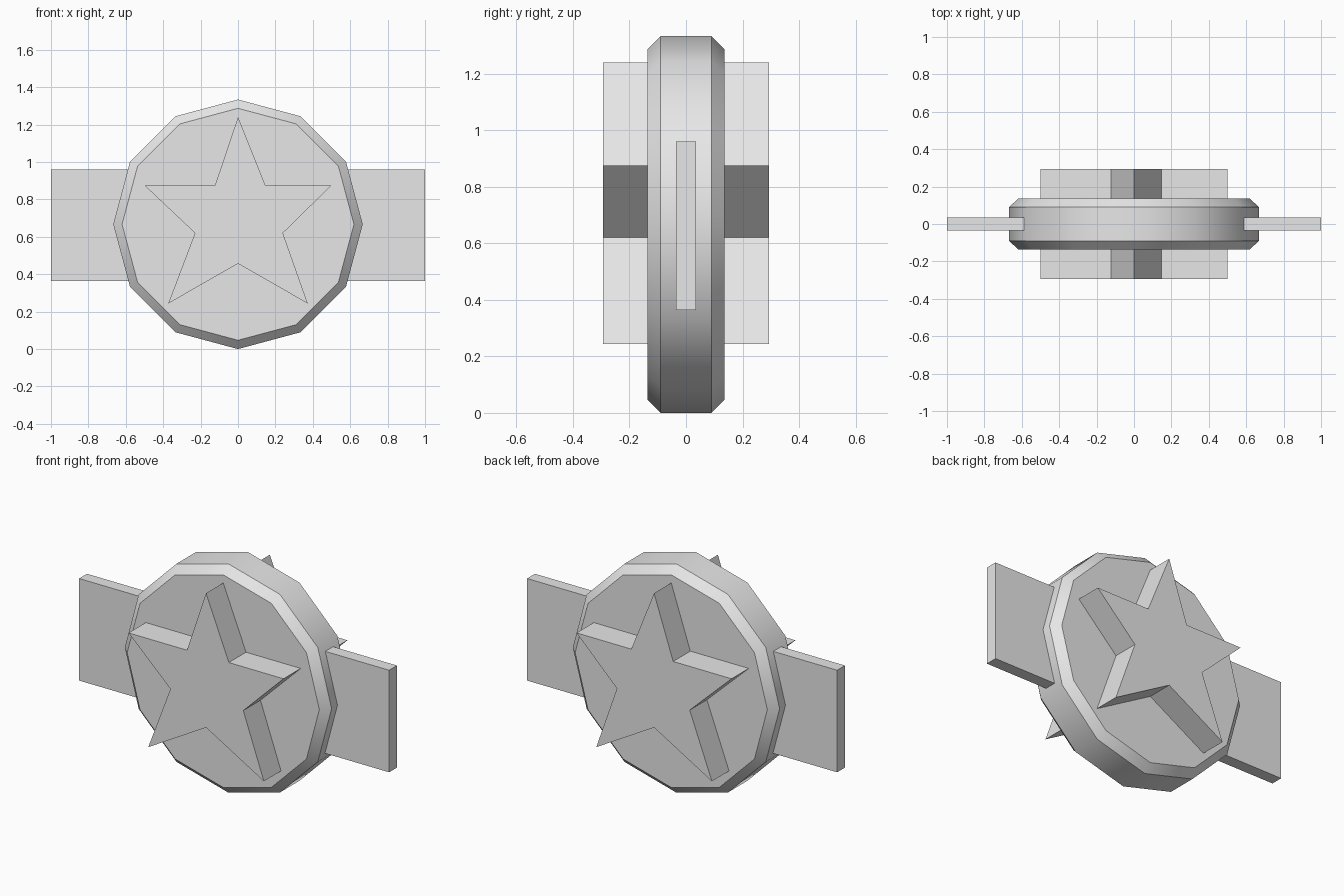
import bpy, bmesh, math

if "Cube" in bpy.data.objects:
    bpy.data.objects.remove(bpy.data.objects["Cube"])

grey = bpy.data.materials.new("light_grey")
grey.diffuse_color = (0.8, 0.8, 0.8, 1)
grey.use_nodes = True
grey.node_tree.nodes["Principled BSDF"].inputs["Base Color"].default_value = grey.diffuse_color


def prism(name, sections):
    """Bridge a list of (y, [(x, z), ...]) outlines and cap both ends."""
    bm = bmesh.new()
    rings = [[bm.verts.new((x, y, z)) for x, z in pts] for y, pts in sections]
    n = len(rings[0])
    for a, b in zip(rings, rings[1:]):
        for i in range(n):
            j = (i + 1) % n
            bm.faces.new((a[i], a[j], b[j], b[i]))
    bm.faces.new(rings[0])
    bm.faces.new(rings[-1])
    bmesh.ops.recalc_face_normals(bm, faces=bm.faces)
    mesh = bpy.data.meshes.new(name)
    bm.to_mesh(mesh)
    bm.free()
    mesh.materials.append(grey)
    obj = bpy.data.objects.new(name, mesh)
    bpy.context.collection.objects.link(obj)
    return obj


def circle(r, cz=0.667, n=12):
    return [(r * math.sin(math.tau * i / n), cz + r * math.cos(math.tau * i / n))
            for i in range(n)]


# Twelve-sided disc with chamfered rims, smooth around its edge
disc = prism("disc", [(-0.136, circle(0.62)), (-0.09, circle(0.667)),
                      (0.09, circle(0.667)), (0.136, circle(0.62))])
bpy.context.view_layer.objects.active = disc
disc.select_set(True)
bpy.ops.object.shade_smooth_by_angle(angle=math.radians(35))

# Star running through the disc and standing out on both sides
star = [(0, 1.24), (0.147, 0.875), (0.5, 0.875), (0.24, 0.62), (0.373, 0.243),
        (0, 0.457), (-0.373, 0.243), (-0.23, 0.62), (-0.5, 0.875), (-0.123, 0.875)]
prism("star", [(-0.294, star), (0.294, star)])

# Thin band standing out left and right of the disc
band = [(-1, 0.365), (1, 0.365), (1, 0.96), (-1, 0.96)]
prism("side_band", [(-0.036, band), (0.036, band)])
